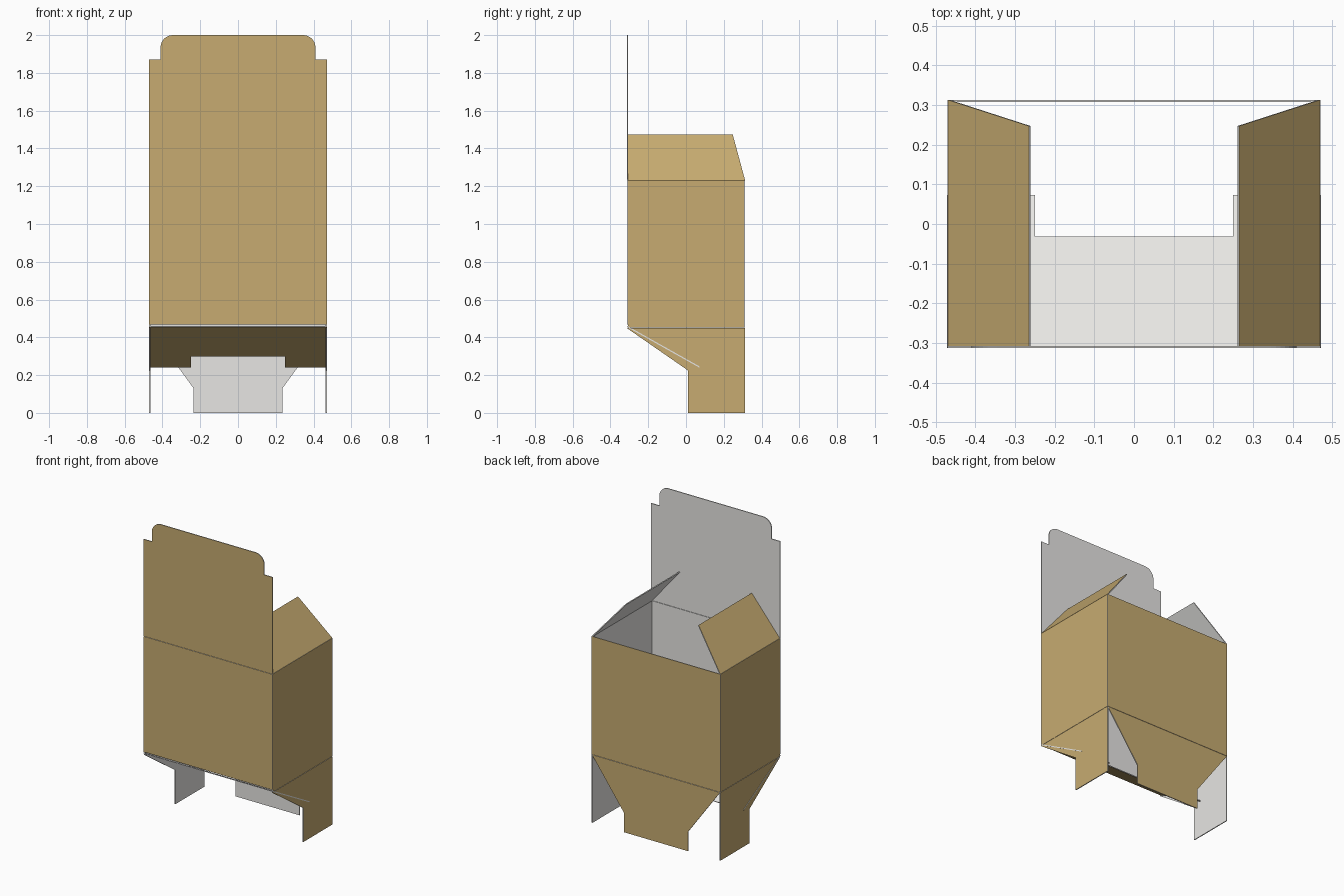
import bpy, bmesh, math
from mathutils import Vector

if "Cube" in bpy.data.objects:
    bpy.data.objects.remove(bpy.data.objects["Cube"])

W, D = 0.47, 0.313        # half width, half depth
Z0, Z1 = 0.45, 1.23       # lower and upper fold lines
T = 0.006                 # board thickness
G = 0.001                 # small gap at folds


def material(name, rgb):
    m = bpy.data.materials.new(name)
    m.diffuse_color = (*rgb, 1)
    m.use_nodes = True
    m.node_tree.nodes["Principled BSDF"].inputs["Base Color"].default_value = m.diffuse_color
    return m


KRAFT = material("kraft brown", (0.57, 0.41, 0.165))
LINER = material("white liner", (0.80, 0.79, 0.77))


def panel(name, outline, origin, u, v, t=T):
    """Flat board: kraft on the outside (u x v), white on the inside and rim."""
    o, u, v = Vector(origin), Vector(u).normalized(), Vector(v).normalized()
    n = u.cross(v)
    bm = bmesh.new()
    face = bm.faces.new([bm.verts.new(o + u * a + v * b) for a, b in outline])
    ext = bmesh.ops.extrude_face_region(bm, geom=[face], use_keep_orig=True)
    moved = [g for g in ext["geom"] if isinstance(g, bmesh.types.BMVert)]
    bmesh.ops.translate(bm, verts=moved, vec=-n * t)
    bmesh.ops.recalc_face_normals(bm, faces=bm.faces)
    for f in bm.faces:
        f.material_index = 0 if f.normal.dot(n) > 0.9 else 1
    me = bpy.data.meshes.new(name)
    bm.to_mesh(me)
    bm.free()
    me.materials.append(KRAFT)
    me.materials.append(LINER)
    ob = bpy.data.objects.new(name, me)
    bpy.context.collection.objects.link(ob)
    return ob


def mirrored(half):
    """Complete a right-hand outline (bottom to top) with its left half."""
    return half + [(-a, b) for a, b in reversed(half)]


X, Z = (1, 0, 0), (0, 0, 1)
FRONT, BACK = (0, -D, 0), (0, D, 0)

# front wall and open lid with rounded tuck tab
panel("front_wall", mirrored([(W, Z0 + 0.017), (W, Z1 - G)]), FRONT, X, Z)
R = 0.065
arc = [(0.41 - R + R * math.cos(a), 2 - R + R * math.sin(a))
       for a in (math.pi / 2 * i / 8 for i in range(9))]
panel("lid", mirrored([(W, Z1 + G), (W, 1.87), (0.41, 1.87)] + arc), FRONT, X, Z)

# back wall and its tapered bottom flap
panel("back_wall", mirrored([(W, Z0 + G), (W, Z1)]), BACK, (-1, 0, 0), Z)
panel("back_bottom_flap",
      mirrored([(0.235, 0), (0.235, 0.13), (W - 0.003, Z0 - G)]), BACK, (-1, 0, 0), Z)

# notched front bottom flap, folded inward and down
slope = Vector((0, -0.383, 0.215))
L = slope.length
flap = [(0.25, 0.12), (0.25, 0), (W + 0.001, 0), (W + 0.001, L)]
panel("front_bottom_flap", mirrored(flap), (0, 0.07, 0.24), X, slope)

# side walls, side bottom flaps and slanted top dust flaps
E = D - T
TOP = Vector((0.205, 0, 0.245)).length
for s, side in ((1, "right"), (-1, "left")):
    u = (0, s, 0)

    def flip(points):
        return [(s * a, b) for a, b in points]

    panel(side + "_wall", flip([(-E, Z0 + G), (E, Z0 + G), (E, Z1), (-E, Z1)]),
          (s * W, 0, 0), u, Z)
    panel(side + "_bottom_flap",
          flip([(0.01, 0), (D, 0), (D, Z0 - G), (-D, Z0 - G), (0.01, 0.225)]),
          (s * W, 0, 0), u, Z)
    panel(side + "_dust_flap",
          flip([(-E, G), (D, G), (0.247, TOP), (-E, TOP)]),
          (s * W, 0, Z1), u, (-s * 0.205, 0, 0.245))
